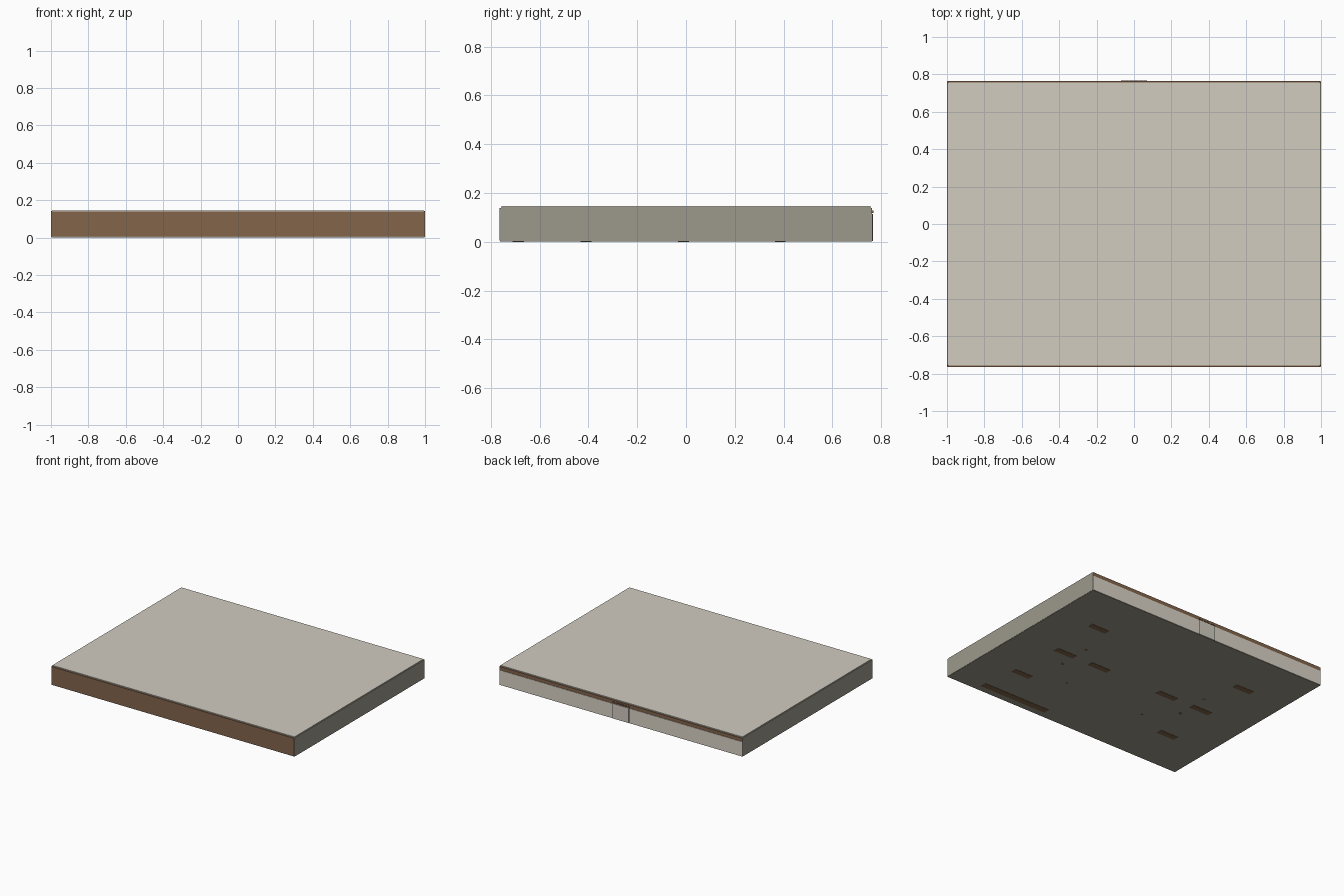
import bpy, bmesh, math

if "Cube" in bpy.data.objects:
    bpy.data.objects.remove(bpy.data.objects["Cube"])


def lin(h):
    out = []
    for i in (0, 2, 4):
        c = int(h[i:i + 2], 16) / 255
        out.append(c / 12.92 if c <= 0.04045 else ((c + 0.055) / 1.055) ** 2.4)
    return (*out, 1)


def mat(name, h):
    m = bpy.data.materials.new(name)
    m.diffuse_color = lin(h)
    m.use_nodes = True
    m.node_tree.nodes["Principled BSDF"].inputs["Base Color"].default_value = m.diffuse_color
    return m


CREAM = mat("cream", "D1CCC0")
PALE = mat("pale cream", "DAD3C6")
GREY = mat("warm grey", "9C988B")
BROWN = mat("brown", "84654B")
DARK = mat("dark grey", "4A4843")


def finish(name, bm, material):
    bmesh.ops.recalc_face_normals(bm, faces=bm.faces)
    me = bpy.data.meshes.new(name)
    bm.to_mesh(me)
    bm.free()
    me.materials.append(material)
    ob = bpy.data.objects.new(name, me)
    bpy.context.collection.objects.link(ob)
    return ob


def box(name, x0, x1, y0, y1, z0, z1, material):
    bm = bmesh.new()
    bmesh.ops.create_cube(bm, size=1)
    for v in bm.verts:
        v.co = ((x0, x1)[v.co.x > 0], (y0, y1)[v.co.y > 0], (z0, z1)[v.co.z > 0])
    return finish(name, bm, material)


def prism(name, profile, x0, x1, material):
    bm = bmesh.new()
    face = bm.faces.new([bm.verts.new((x0, y, z)) for y, z in profile])
    ext = bmesh.ops.extrude_face_region(bm, geom=[face])
    for v in ext["geom"]:
        if isinstance(v, bmesh.types.BMVert):
            v.co.x = x1
    return finish(name, bm, material)


# Shell: shallow case with softened top edges
prism("shell", [(-.758, .002), (.758, .002), (.758, .138), (.752, .143),
                (-.752, .143), (-.758, .138)], -.994, .994, GREY)
box("base_plate", -.998, .998, -.762, .762, .002, .006, GREY)

# Side walls, covering the ends of the front and back panels
for s, side in ((-1, "left"), (1, "right")):
    prism(side + "_wall", [(-.763, .004), (.763, .004), (.763, .136), (.755, .142),
                           (-.755, .142), (-.763, .136)], s * .992, s * 1.0, GREY)

# Top cover
box("top_cover", -.994, .994, -.757, .757, .14, .146, CREAM)

# Front panel
box("front_panel", -.997, .997, -.765, -.75, .006, .139, BROWN)

# Back panel with the strip above it
box("back_panel", -.998, .998, .75, .765, .004, .113, PALE)
box("back_strip", -.997, .997, .75, .7635, .114, .139, BROWN)

# Centre plate on the back with narrow seams and small ridges
box("centre_plate", -.066, .066, .76, .767, .004, .114, CREAM)
for s, side in ((-1, "left"), (1, "right")):
    box(side + "_seam", s * .068 - .002, s * .068 + .002, .76, .766, .004, .114, DARK)
for i in range(6):
    x = -.0625 + i * .025
    box(f"ridge_{i + 1}", x - .008, x + .008, .76, .768, .118, .128, BROWN)

# Underside slots, mirrored left and right
for s, side in ((-1, "left"), (1, "right")):
    for i, (x, y) in enumerate([(.635, .387), (.595, -.01), (.297, -.01), (.638, -.41)]):
        h = .08 if i in (1, 2) else .073
        box(f"{side}_slot_{i + 1}", s * x - h, s * x + h, y - .022, y + .022, 0, .004, BROWN)
    # Screw holes
    for i, (x, y, r) in enumerate([(.517, .117, .012), (.517, -.133, .012), (.33, -.31, .007)]):
        bm = bmesh.new()
        bmesh.ops.create_cone(bm, cap_ends=True, segments=12, radius1=r, radius2=r, depth=.003)
        for v in bm.verts:
            v.co.x += s * x
            v.co.y += y
            v.co.z += .002
        finish(f"{side}_screw_{i + 1}", bm, BROWN)

# Long slot near the front
box("long_slot", .19, .745, -.712, -.665, 0, .004, BROWN)
